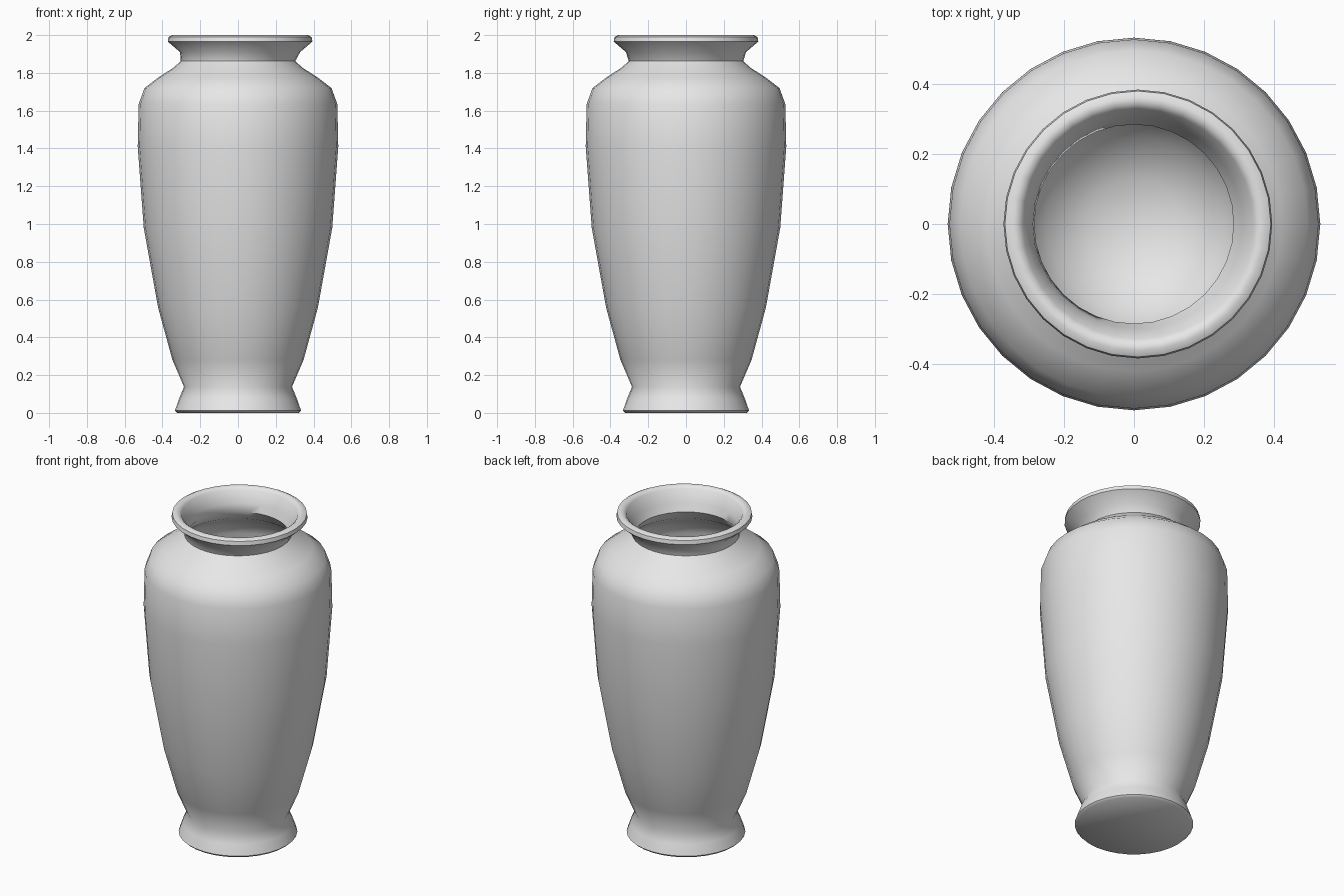
import bpy, bmesh, math

if "Cube" in bpy.data.objects:
    bpy.data.objects.remove(bpy.data.objects["Cube"])

SEGMENTS = 32

# Outer profile from foot to lip, then inner profile back down to the bowl floor
outer = [(0.0, 0.0), (0.322, 0.0), (0.334, 0.012), (0.312, 0.075), (0.286, 0.138),
         (0.347, 0.28), (0.423, 0.557), (0.499, 0.98), (0.531, 1.41),
         (0.526, 1.635), (0.495, 1.72), (0.42, 1.777), (0.345, 1.825),
         (0.303, 1.862), (0.318, 1.91), (0.383, 1.966), (0.379, 1.99), (0.36, 2.0)]
inner = [(0.342, 1.997), (0.328, 1.985), (0.299, 1.91), (0.284, 1.862),
         (0.33, 1.80), (0.40, 1.75), (0.468, 1.70), (0.499, 1.63), (0.503, 1.41),
         (0.471, 0.98), (0.395, 0.557), (0.318, 0.28), (0.25, 0.15),
         (0.13, 0.08), (0.0, 0.06)]


def lathe(name, profile, material):
    bm = bmesh.new()
    rings = []
    for r, z in profile:
        if r == 0:
            rings.append([bm.verts.new((0, 0, z))] * SEGMENTS)
            continue
        shift = 0.011 if z > 1.9 else 0.0   # the lip sits slightly off centre
        rings.append([bm.verts.new((r * math.cos(2 * math.pi * i / SEGMENTS) + shift,
                                    r * math.sin(2 * math.pi * i / SEGMENTS), z))
                      for i in range(SEGMENTS)])
    for a, b in zip(rings, rings[1:]):
        for i in range(SEGMENTS):
            j = (i + 1) % SEGMENTS
            quad = list(dict.fromkeys((a[i], a[j], b[j], b[i])))
            bm.faces.new(quad)
    bmesh.ops.recalc_face_normals(bm, faces=bm.faces)
    mesh = bpy.data.meshes.new(name)
    bm.to_mesh(mesh)
    bm.free()
    mesh.materials.append(material)
    obj = bpy.data.objects.new(name, mesh)
    bpy.context.collection.objects.link(obj)
    bpy.context.view_layer.objects.active = obj
    obj.select_set(True)
    bpy.ops.object.shade_smooth_by_angle(angle=math.radians(50))
    return obj


grey = bpy.data.materials.new("plain grey")
grey.diffuse_color = (0.8, 0.8, 0.8, 1)
grey.use_nodes = True
grey.node_tree.nodes["Principled BSDF"].inputs["Base Color"].default_value = grey.diffuse_color

# Hollow vase: foot, body, shoulder, neck and flared lip in one turned surface
lathe("vase", outer + inner, grey)
